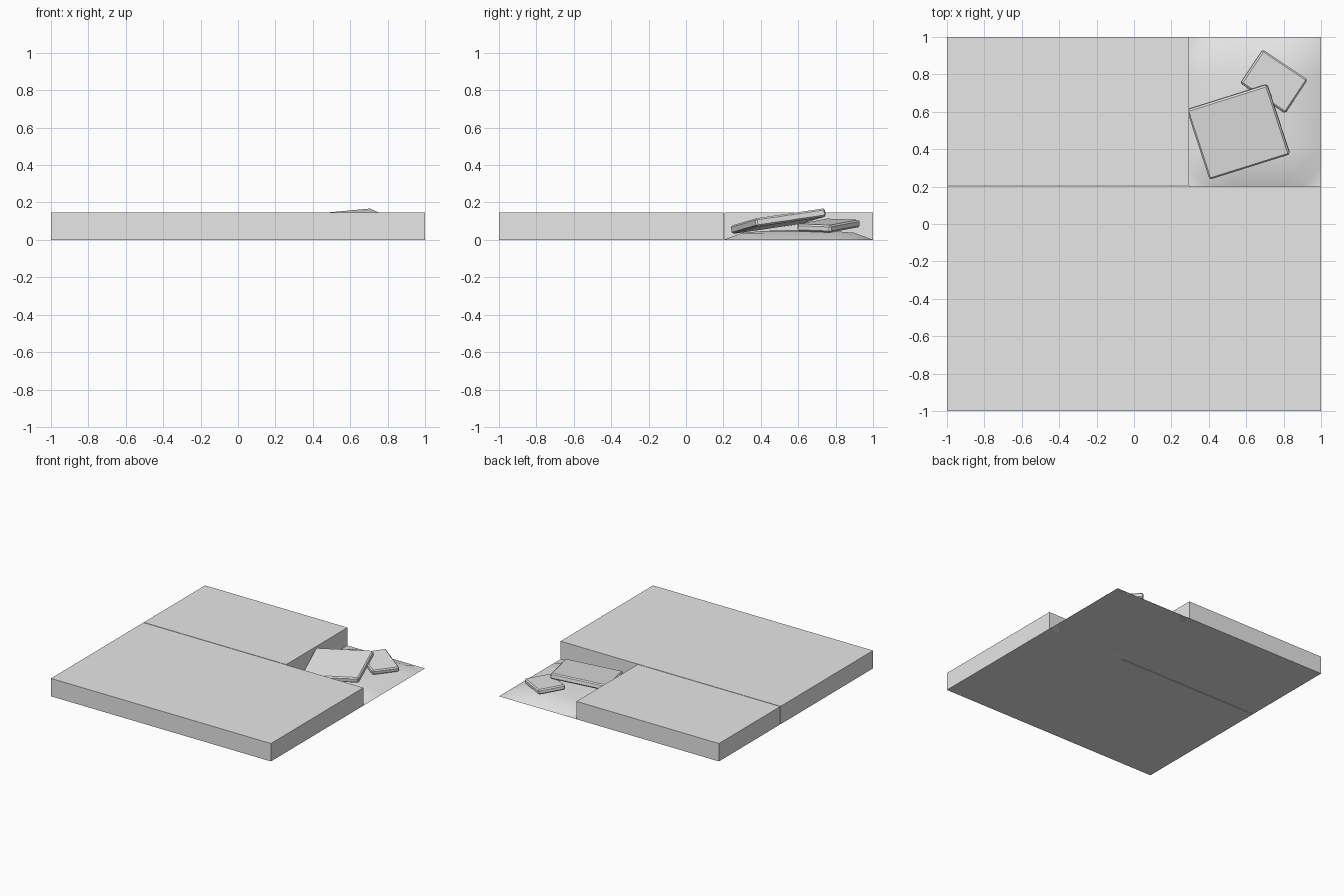
import bpy, bmesh
from mathutils import Matrix, Vector

if "Cube" in bpy.data.objects:
    bpy.data.objects.remove(bpy.data.objects["Cube"], do_unlink=True)

SLAB_HEIGHT = 0.147

stone = bpy.data.materials.new("grey stone")
stone.use_nodes = True
GREY = (0.8, 0.8, 0.8, 1)
stone.diffuse_color = GREY
stone.node_tree.nodes["Principled BSDF"].inputs["Base Color"].default_value = GREY


def finish(name, bm):
    mesh = bpy.data.meshes.new(name)
    bmesh.ops.recalc_face_normals(bm, faces=bm.faces)
    bm.to_mesh(mesh)
    bm.free()
    mesh.materials.append(stone)
    obj = bpy.data.objects.new(name, mesh)
    bpy.context.collection.objects.link(obj)
    return obj


def block(name, size, matrix, bevel=0):
    bm = bmesh.new()
    bmesh.ops.create_cube(bm, size=1, matrix=matrix @ Matrix.Diagonal((*size, 1)))
    if bevel:
        bmesh.ops.bevel(bm, geom=bm.edges[:], offset=bevel, segments=1,
                        affect='EDGES')
    return finish(name, bm)


def slab(name, x0, x1, y0, y1):
    centre = Vector(((x0 + x1) / 2, (y0 + y1) / 2, SLAB_HEIGHT / 2))
    return block(name, (x1 - x0, y1 - y0, SLAB_HEIGHT), Matrix.Translation(centre))


def loose_tile(name, corner, along, across, thickness):
    """Tilted tile whose top face starts at corner and spans two edges."""
    corner, along, across = Vector(corner), Vector(along), Vector(across)
    x = along.normalized()
    z = along.cross(across).normalized()
    y = z.cross(x)
    centre = corner + (along + across) / 2 - z * thickness / 2
    frame = Matrix((x, y, z)).transposed().to_4x4()
    return block(name, (along.length, across.length, thickness),
                 Matrix.Translation(centre) @ frame, 0.009)


# Paving slabs around the open corner
slab("front_slab", -1, 1, -1, 0.2)
slab("back_slab", -1, 0.295, 0.205, 1)

# Low rubble bed: a grid pinned to the ground at its rim
bm = bmesh.new()
xs = [0.295, 0.4, 0.52, 0.65, 0.78, 0.9, 1]
ys = [0.2, 0.3, 0.42, 0.54, 0.66, 0.78, 0.9, 1]
rows = []
for j, y in enumerate(ys):
    row = []
    for i, x in enumerate(xs):
        ring = min(i, j, len(xs) - 1 - i, len(ys) - 1 - j)
        row.append(bm.verts.new((x, y, (0, 0.038, 0.048, 0.052)[ring])))
    rows.append(row)
last_i, last_j = len(xs) - 2, len(ys) - 2
for j in range(last_j + 1):
    for i in range(last_i + 1):
        a, b = rows[j][i], rows[j][i + 1]
        c, d = rows[j + 1][i + 1], rows[j + 1][i]
        # Split each cell so that the four corners stay flat
        if (i == 0) == (j == 0) and i in (0, last_i) and j in (0, last_j):
            faces = ((a, b, d), (b, c, d))
        elif i in (0, last_i) and j in (0, last_j):
            faces = ((a, b, c), (a, c, d))
        else:
            faces = ((a, b, c, d),)
        for face in faces:
            bm.faces.new(face).smooth = True
# Flat underside
bm.faces.new([rows[0][0], rows[-1][0], rows[-1][-1], rows[0][-1]])
finish("rubble_bed", bm)

# Two broken tiles leaning on the bed
loose_tile("large_loose_tile", (0.4, 0.235, 0.075), (0.43, 0.135, 0.04),
           (-0.115, 0.375, 0.055), 0.045)
loose_tile("small_loose_tile", (0.81, 0.592, 0.085), (0.12, 0.18, -0.007),
           (-0.24, 0.16, 0.03), 0.04)
